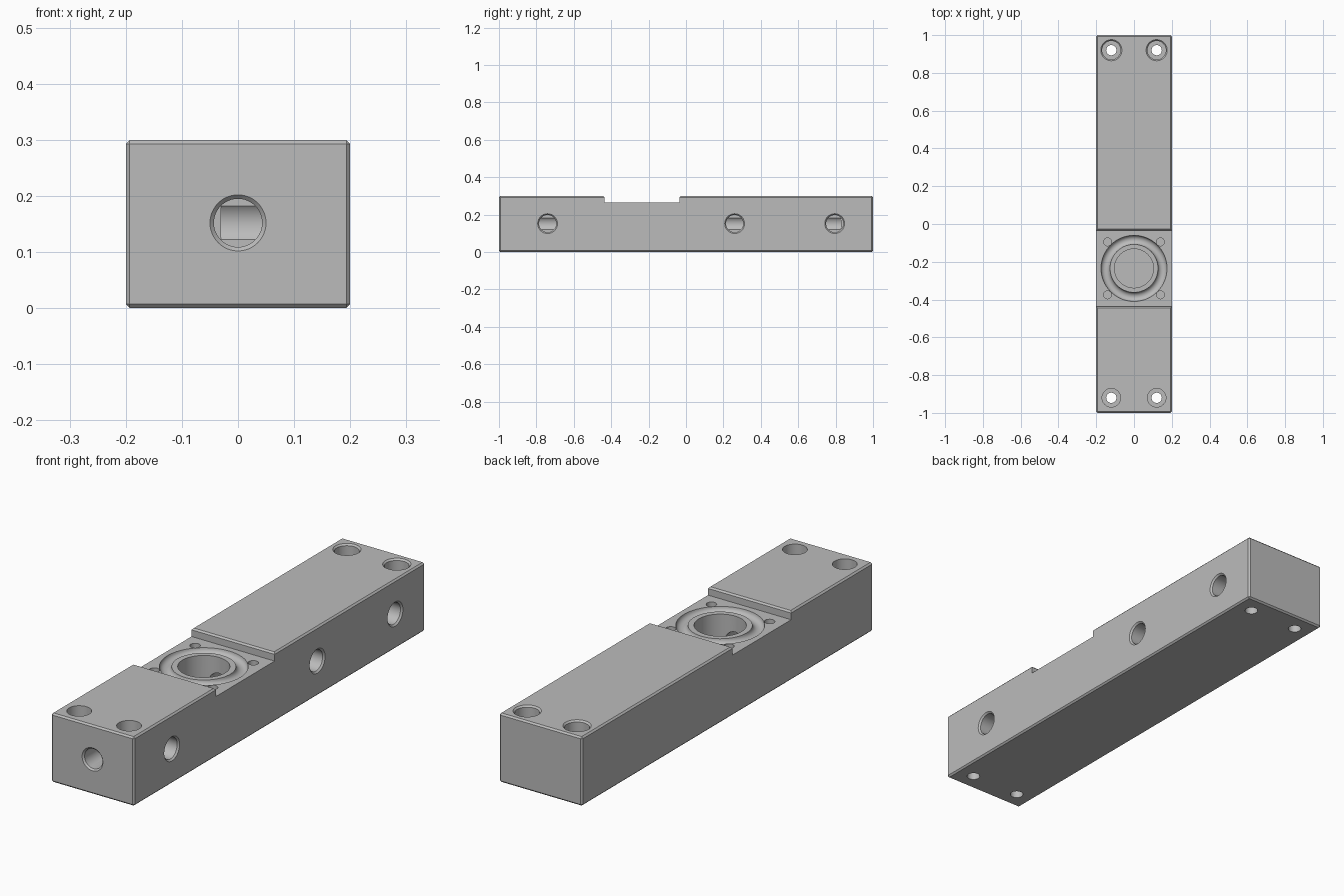
import bpy, bmesh, math
from mathutils import Matrix, Vector

cube = bpy.data.objects.get("Cube")
if cube:
    bpy.data.objects.remove(cube, do_unlink=True)

WIDTH, LENGTH, HEIGHT = 0.4, 2.0, 0.3
EDGE = 0.007          # chamfer on all outer edges
FLOOR = 0.264         # floor of the valve seat notch
SEAT_Y = -0.235
AXIS_Z = 0.152        # height of the flow passages

steel = bpy.data.materials.new("grey steel")
steel.use_nodes = True
color = (0.5, 0.5, 0.5, 1)
steel.diffuse_color = color
steel.node_tree.nodes["Principled BSDF"].inputs["Base Color"].default_value = color


def make_object(name, bm):
    bmesh.ops.recalc_face_normals(bm, faces=bm.faces)
    mesh = bpy.data.meshes.new(name)
    bm.to_mesh(mesh)
    bm.free()
    obj = bpy.data.objects.new(name, mesh)
    bpy.context.collection.objects.link(obj)
    mesh.materials.append(steel)
    return obj


def apply_modifiers(obj):
    bpy.context.view_layer.objects.active = obj
    for mod in list(obj.modifiers):
        bpy.ops.object.modifier_apply(modifier=mod.name)


def cut(cutter):
    """Subtract a cutter from the block and discard it."""
    cutter.hide_render = True
    mod = block.modifiers.new("cut", 'BOOLEAN')
    mod.operation = 'DIFFERENCE'
    mod.solver = 'EXACT'
    mod.object = cutter
    apply_modifiers(block)
    bpy.data.objects.remove(cutter, do_unlink=True)


def lathe(name, profile, origin, outward, closed=False, sides=48):
    """Revolve (radius, height) points about the outward axis."""
    turn = Vector((0, 0, 1)).rotation_difference(Vector(outward)).to_matrix().to_4x4()
    place = Matrix.Translation(origin) @ turn
    bm = bmesh.new()
    rings = []
    for r, h in profile:
        angles = [2 * math.pi * i / sides for i in range(sides)]
        rings.append([bm.verts.new(place @ Vector((r * math.cos(a), r * math.sin(a), h)))
                      for a in angles])
    pairs = list(zip(rings, rings[1:]))
    if closed:
        pairs.append((rings[-1], rings[0]))
    else:
        bm.faces.new(rings[0])
        bm.faces.new(rings[-1])
    for low, high in pairs:
        for i in range(sides):
            j = (i + 1) % sides
            bm.faces.new((low[i], low[j], high[j], high[i]))
    return make_object(name, bm)


def drill(name, radius, depth, origin, outward, chamfer=0.0):
    """Cut a hole, optionally with a chamfered mouth."""
    profile = [(radius, -depth)]
    if chamfer:
        profile.append((radius, -chamfer))
        profile.append((radius + chamfer, 0))
    profile.append((radius + chamfer, 0.05))
    cut(lathe(name, profile, origin, outward))


# Main bar with chamfered edges
bm = bmesh.new()
bmesh.ops.create_cube(bm, size=1)
bmesh.ops.scale(bm, vec=(WIDTH, LENGTH, HEIGHT), verts=bm.verts)
bmesh.ops.translate(bm, vec=(0, 0, HEIGHT / 2), verts=bm.verts)
bmesh.ops.bevel(bm, geom=list(bm.edges), offset=EDGE, segments=1,
                profile=0.5, affect='EDGES')
block = make_object("manifold_block", bm)

# Notch across the top with chamfered lips
y0, y1 = -0.437, -0.034
section = [(y0, FLOOR), (y1, FLOOR), (y1, HEIGHT - EDGE), (y1 + EDGE, HEIGHT),
           (y1 + EDGE, 0.4), (y0 - EDGE, 0.4), (y0 - EDGE, HEIGHT), (y0, HEIGHT - EDGE)]
bm = bmesh.new()
ends = [[bm.verts.new((x, y, z)) for y, z in section] for x in (-0.3, 0.3)]
for end in ends:
    bm.faces.new(end)
for i in range(len(section)):
    j = (i + 1) % len(section)
    bm.faces.new((ends[0][i], ends[0][j], ends[1][j], ends[1][i]))
cut(make_object("notch_cutter", bm))

# Rounded seal groove around the valve bore
middle, half, deep = 0.151, 0.024, 0.022
arc = [math.pi * i / 10 for i in range(11)]
groove = [(middle + half * math.cos(a), -deep * math.sin(a)) for a in arc]
groove += [(middle - half, 0.03), (middle + half, 0.03)]
cut(lathe("groove_cutter", groove, (0, SEAT_Y, FLOOR), (0, 0, 1), closed=True, sides=64))

# Valve bore and its small fixing holes
UP = (0, 0, 1)
drill("bore_cutter", 0.103, FLOOR - 0.08, (0, SEAT_Y, FLOOR), UP)
for sx in (-1, 1):
    for sy in (-1, 1):
        drill("fixing_cutter", 0.021, 0.09, (0.14 * sx, SEAT_Y + 0.14 * sy, FLOOR), UP)

# Counterbored mounting holes at both ends
for sx in (-1, 1):
    for sy in (-1, 1):
        spot = (0.12 * sx, 0.92 * sy, HEIGHT)
        drill("counterbore_cutter", 0.049, 0.12, spot, UP, 0.007 if sy > 0 else 0)
        drill("bolt_cutter", 0.027, 0.35, spot, UP)

# Long passage from the front, and three side ports
drill("passage_cutter", 0.043, 1.83, (0, -LENGTH / 2, AXIS_Z), (0, -1, 0), 0.007)
for y in (-0.74, 0.26, 0.795):
    drill("port_cutter", 0.046, WIDTH / 2 + 0.03, (WIDTH / 2, y, AXIS_Z), (1, 0, 0), 0.007)

# Smooth the bores, keep machined edges sharp
bpy.ops.object.select_all(action='DESELECT')
block.select_set(True)
bpy.context.view_layer.objects.active = block
bpy.ops.object.shade_smooth_by_angle(angle=math.radians(30))
